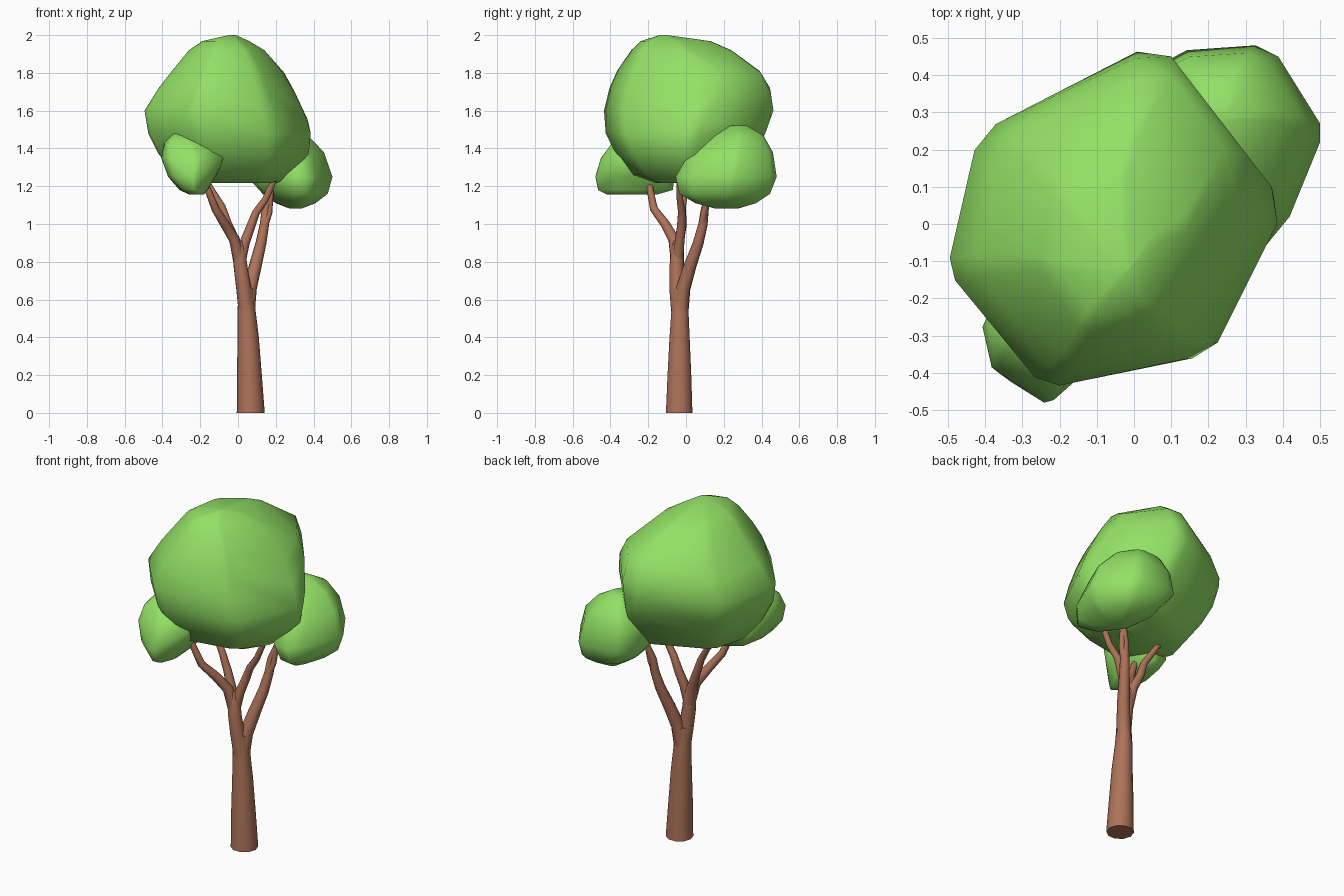
import bpy, bmesh


def material(name, col):
    m = bpy.data.materials.new(name)
    m.diffuse_color = col
    return m


GREEN = material("leaf_green", (0.29, 0.75, 0.13, 1))
BROWN = material("bark_brown", (0.42, 0.17, 0.1, 1))


def finish(name, mesh, mat):
    ob = bpy.data.objects.new(name, mesh)
    bpy.context.collection.objects.link(ob)
    mesh.materials.clear()
    mesh.materials.append(mat)
    bpy.ops.object.select_all(action='DESELECT')
    ob.select_set(True)
    bpy.context.view_layer.objects.active = ob
    bpy.ops.object.shade_smooth_by_angle(angle=1.1)
    return ob


def foliage(name, outline, rings, extra=()):
    """Stack the plan outline fitted into (z, x0, x1, y0, y1) boxes, then take the hull."""
    xs, ys = [p[0] for p in outline], [p[1] for p in outline]
    bm = bmesh.new()
    for z, x0, x1, y0, y1 in rings:
        for x, y in outline:
            u = (x - min(xs)) / (max(xs) - min(xs))
            v = (y - min(ys)) / (max(ys) - min(ys))
            bm.verts.new((x0 + u * (x1 - x0), y0 + v * (y1 - y0), z))
    for p in extra:
        bm.verts.new(p)
    bmesh.ops.convex_hull(bm, input=bm.verts[:])
    bmesh.ops.delete(bm, geom=[v for v in bm.verts if not v.link_faces], context='VERTS')
    bmesh.ops.recalc_face_normals(bm, faces=bm.faces[:])
    mesh = bpy.data.meshes.new(name)
    bm.to_mesh(mesh)
    bm.free()
    return finish(name, mesh, GREEN)


def limb(name, path):
    """Tapered tube through (x, y, z, radius) points."""
    cu = bpy.data.curves.new(name + "_path", 'CURVE')
    cu.dimensions = '3D'
    cu.bevel_depth = 1.0
    cu.bevel_resolution = 3
    cu.use_fill_caps = True
    sp = cu.splines.new('POLY')
    sp.points.add(len(path) - 1)
    for p, (x, y, z, r) in zip(sp.points, path):
        p.co = (x, y, z, 1)
        p.radius = r
    tmp = bpy.data.objects.new(name + "_tmp", cu)
    bpy.context.collection.objects.link(tmp)
    bpy.context.view_layer.update()
    mesh = bpy.data.meshes.new_from_object(tmp.evaluated_get(bpy.context.evaluated_depsgraph_get()))
    bpy.data.objects.remove(tmp)
    return finish(name, mesh, BROWN)


# trunk and the two main limbs
limb("trunk", [(.067, -.036, 0, .074), (.067, -.036, .02, .073), (.06, -.035, .2, .066),
               (.054, -.034, .4, .056), (.045, -.032, .55, .047), (.042, -.034, .66, .04)])
limb("left_limb", [(.045, -.035, .54, .044), (.03, -.047, .66, .041),
                   (.014, -.05, .77, .038), (.005, -.045, .87, .034), (.003, -.045, .91, .024)])
limb("right_limb", [(.046, -.03, .54, .044), (.062, -.014, .66, .038), (.092, .022, .78, .034),
                    (.122, .065, .9, .029), (.14, .09, 1.0, .025), (.147, .1, 1.08, .021),
                    (.18, .125, 1.18, .017), (.21, .15, 1.28, .014)])

# upper branches
limb("front_left_branch", [(.008, -.05, .8, .031), (-.02, -.065, .92, .029), (-.07, -.11, 1.0, .025),
                           (-.12, -.17, 1.08, .021), (-.155, -.188, 1.17, .018), (-.2, -.2, 1.28, .015)])
limb("left_branch", [(.006, -.045, .8, .031), (-.02, -.035, .92, .027), (-.055, -.018, 1.0, .023),
                     (-.085, -.02, 1.09, .02), (-.14, -.005, 1.18, .017), (-.19, .02, 1.27, .014)])
limb("right_branch", [(.01, -.045, .8, .031), (.035, -.035, .9, .027), (.065, -.025, .98, .024),
                      (.095, -.022, 1.06, .021), (.145, -.032, 1.13, .018), (.185, -.034, 1.22, .016),
                      (.21, -.03, 1.3, .013)])
limb("right_twig", [(.135, .08, .97, .019), (.165, .095, 1.06, .017), (.172, .11, 1.14, .015),
                    (.185, .1, 1.24, .012)])

# foliage masses
foliage("main_foliage",
        [(-.5, -.09), (-.43, .2), (-.37, .27), (.03, .465), (.1, .45), (.375, .1), (.385, .02),
         (.22, -.32), (.15, -.365), (-.19, -.433), (-.26, -.41), (-.485, -.15)],
        [(2.0, -.05, -.01, -.14, -.1), (1.968, -.19, .06, -.24, .13), (1.92, -.26, .14, -.29, .24),
         (1.81, -.35, .23, -.365, .39), (1.72, -.42, .285, -.405, .445), (1.6, -.495, .345, -.434, .463),
         (1.48, -.475, .385, -.425, .42), (1.37, -.42, .375, -.37, .35), (1.26, -.33, .27, -.28, .27),
         (1.217, -.22, .21, -.16, .16)],
        [(.1, .395, 1.8), (.245, .2, 1.8), (.1, .45, 1.68), (.3, .19, 1.7), (.37, .1, 1.55)])

foliage("back_right_foliage",
        [(.06, .3), (.1, .44), (.15, .467), (.33, .48), (.39, .45), (.5, .27), (.5, .22),
         (.42, .02), (.36, -.055), (.27, -.04), (.08, .17)],
        [(1.522, .2, .28, .24, .32), (1.47, .12, .37, .14, .41), (1.38, .07, .455, .02, .46),
         (1.25, .05, .5, -.055, .48), (1.16, .13, .475, -.035, .445), (1.11, .2, .41, .05, .37),
         (1.083, .27, .34, .15, .28)])

foliage("front_left_foliage",
        [(-.41, -.27), (-.385, -.4), (-.36, -.42), (-.235, -.477), (-.2, -.47), (-.08, -.36),
         (-.07, -.3), (-.11, -.09), (-.15, -.06), (-.35, -.12)],
        [(1.48, -.34, -.28, -.31, -.22), (1.43, -.39, -.14, -.39, -.15), (1.35, -.407, -.07, -.45, -.1),
         (1.25, -.37, -.12, -.48, -.06), (1.18, -.31, -.16, -.465, -.07), (1.157, -.26, -.18, -.42, -.15)],
        [(-.14, -.35, 1.425), (-.24, -.39, 1.43)])
